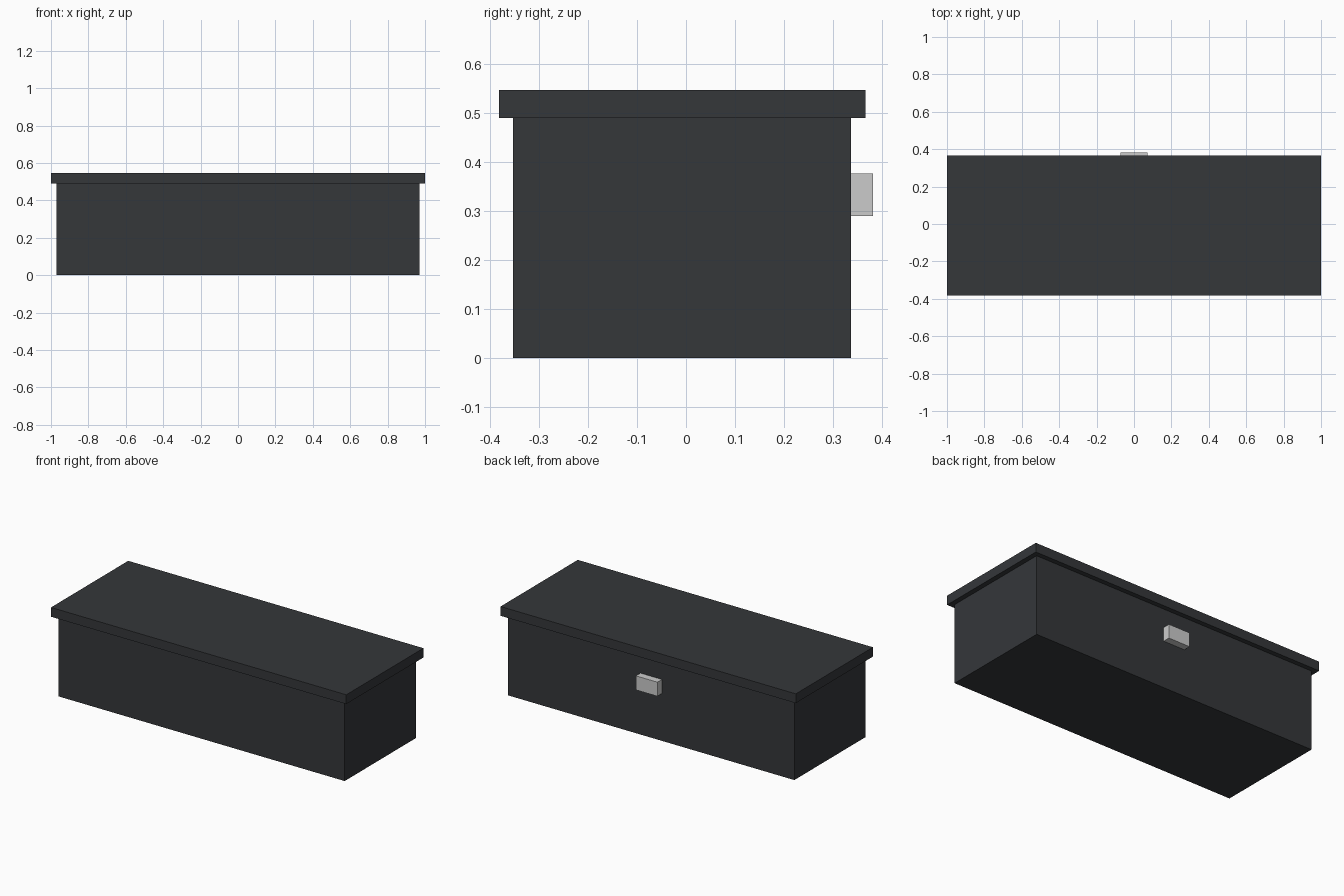
import bpy

if "Cube" in bpy.data.objects:
    bpy.data.objects.remove(bpy.data.objects["Cube"])

dark = bpy.data.materials.new("dark_shell")
dark.diffuse_color = (0.035, 0.038, 0.042, 1)
dark.use_nodes = True
dark.node_tree.nodes["Principled BSDF"].inputs["Base Color"].default_value = dark.diffuse_color


def box(name, x, y, z, mat=None):
    """Axis-aligned box from (min, max) ranges."""
    ranges = (x, y, z)
    bpy.ops.mesh.primitive_cube_add(size=1, location=[(a + b) / 2 for a, b in ranges])
    ob = bpy.context.object
    ob.name = name
    ob.scale = [b - a for a, b in ranges]
    bpy.ops.object.transform_apply(location=False, rotation=False, scale=True)
    if mat:
        ob.data.materials.append(mat)
    return ob


# Main chest body
box("body", (-0.97, 0.97), (-0.353, 0.337), (0, 0.49), dark)
# Overhanging lid
box("lid", (-1, 1), (-0.381, 0.366), (0.49, 0.547), dark)
# Latch on the rear face
box("latch", (-0.073, 0.073), (0.337, 0.381), (0.29, 0.376))
